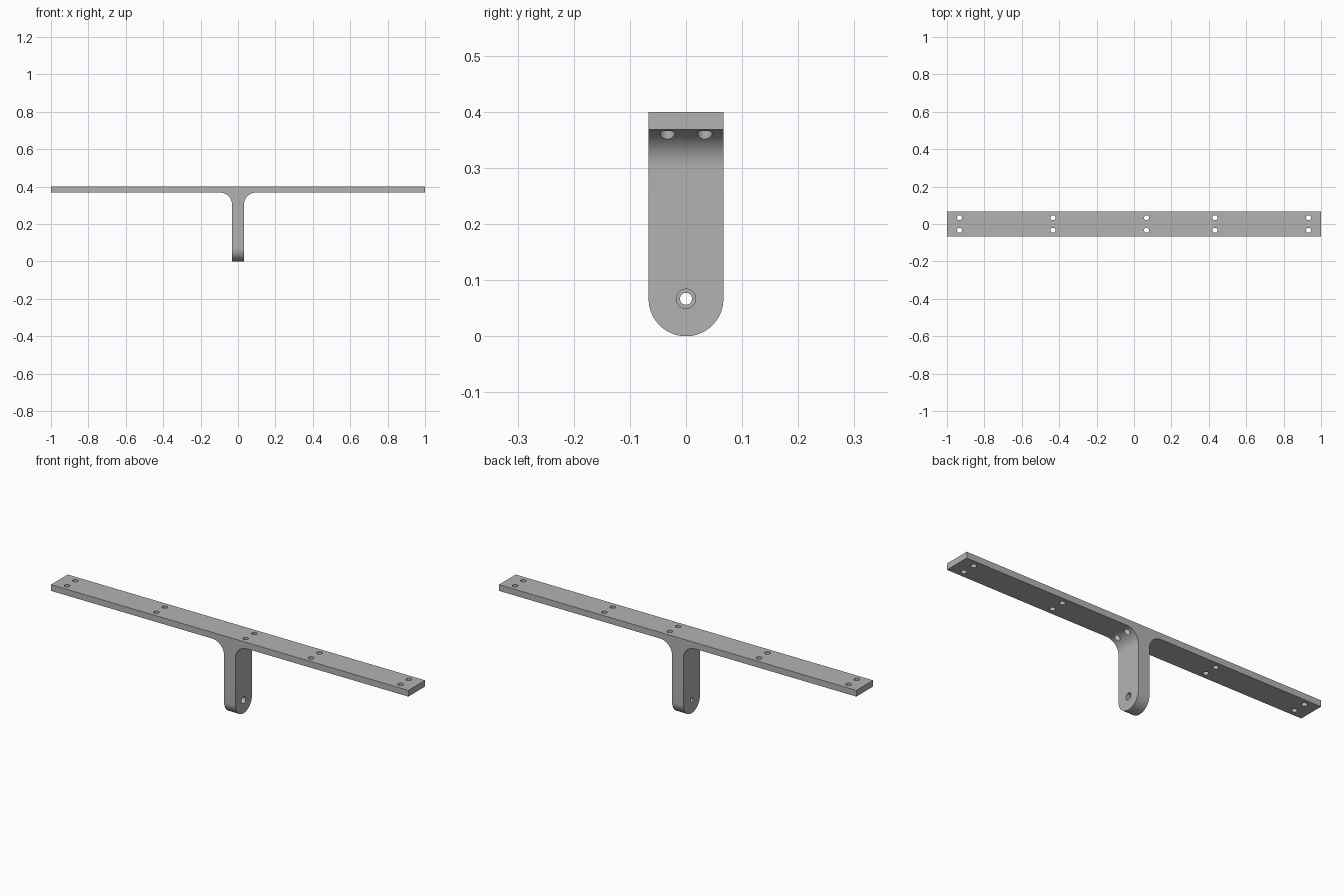
import bpy, bmesh, math
from mathutils import Vector

if "Cube" in bpy.data.objects:
    bpy.data.objects.remove(bpy.data.objects["Cube"])

HALF_W = 0.0667      # half width of bar and stem, also fillet and end radius
TOP, BAR_Z = 0.4, 0.3685
STEM_X = 0.0315

grey = bpy.data.materials.new("grey")
grey.diffuse_color = (0.45, 0.45, 0.45, 1)
grey.use_nodes = True
grey.node_tree.nodes["Principled BSDF"].inputs["Base Color"].default_value = grey.diffuse_color


def arc(cx, cy, r, a0, a1, n):
    """Points on an arc, angles in degrees."""
    angles = [math.radians(a0 + (a1 - a0) * i / n) for i in range(n + 1)]
    return [(cx + r * math.cos(a), cy + r * math.sin(a)) for a in angles]


def prism(name, points, start, sweep):
    """Extrude a closed outline of 3D points along a vector."""
    bm = bmesh.new()
    face = bm.faces.new([bm.verts.new(Vector(p) + Vector(start)) for p in points])
    ext = bmesh.ops.extrude_face_region(bm, geom=[face])
    moved = [g for g in ext["geom"] if isinstance(g, bmesh.types.BMVert)]
    bmesh.ops.translate(bm, vec=sweep, verts=moved)
    bmesh.ops.recalc_face_normals(bm, faces=bm.faces)
    mesh = bpy.data.meshes.new(name)
    bm.to_mesh(mesh)
    bm.free()
    obj = bpy.data.objects.new(name, mesh)
    bpy.context.collection.objects.link(obj)
    mesh.materials.append(grey)
    return obj


def cut(target, cutter, operation="DIFFERENCE"):
    """Apply a boolean and remove the cutter."""
    mod = target.modifiers.new("cut", "BOOLEAN")
    mod.operation, mod.object, mod.solver = operation, cutter, "EXACT"
    bpy.context.view_layer.objects.active = target
    bpy.ops.object.modifier_apply(modifier=mod.name)
    bpy.data.objects.remove(cutter)


# T-shaped front outline with filleted inner corners
fillet = arc(STEM_X + HALF_W, BAR_Z - HALF_W, HALF_W, 180, 90, 20)
right = [(STEM_X, -0.05)] + fillet + [(1, BAR_Z), (1, TOP)]
outline = right + [(-x, z) for x, z in reversed(right)]
bracket = prism("t_bracket", [(x, 0, z) for x, z in outline], (0, -0.1, 0), (0, 0.2, 0))

# Side outline: straight sides with a round lower end
side = arc(0, HALF_W, HALF_W, 180, 360, 48) + [(HALF_W, 0.5), (-HALF_W, 0.5)]
cut(bracket, prism("side_cutter", [(0, y, z) for y, z in side], (-1.1, 0, 0), (2.2, 0, 0)),
    "INTERSECT")

# Pairs of screw holes through the bar
for x in (-0.933, -0.433, 0.067, 0.433, 0.933):
    for y in (-0.0333, 0.0333):
        ring = arc(x, y, 0.0133, 0, 360, 32)[:-1]
        cut(bracket, prism("screw_hole", [(a, b, 0) for a, b in ring], (0, 0, 0.3), (0, 0, 0.2)))

# Pivot hole through the stem, counterbored from the right
for radius, start in ((0.0107, -0.1), (0.0173, 0.0)):
    ring = arc(0, HALF_W, radius, 0, 360, 32)[:-1]
    cut(bracket, prism("pivot_hole", [(0, a, b) for a, b in ring], (start, 0, 0), (0.1 - start, 0, 0)))

# Smooth curved walls, sharp edges
bpy.ops.object.select_all(action="DESELECT")
bracket.select_set(True)
bpy.context.view_layer.objects.active = bracket
bpy.ops.object.shade_smooth_by_angle(angle=math.radians(30))
